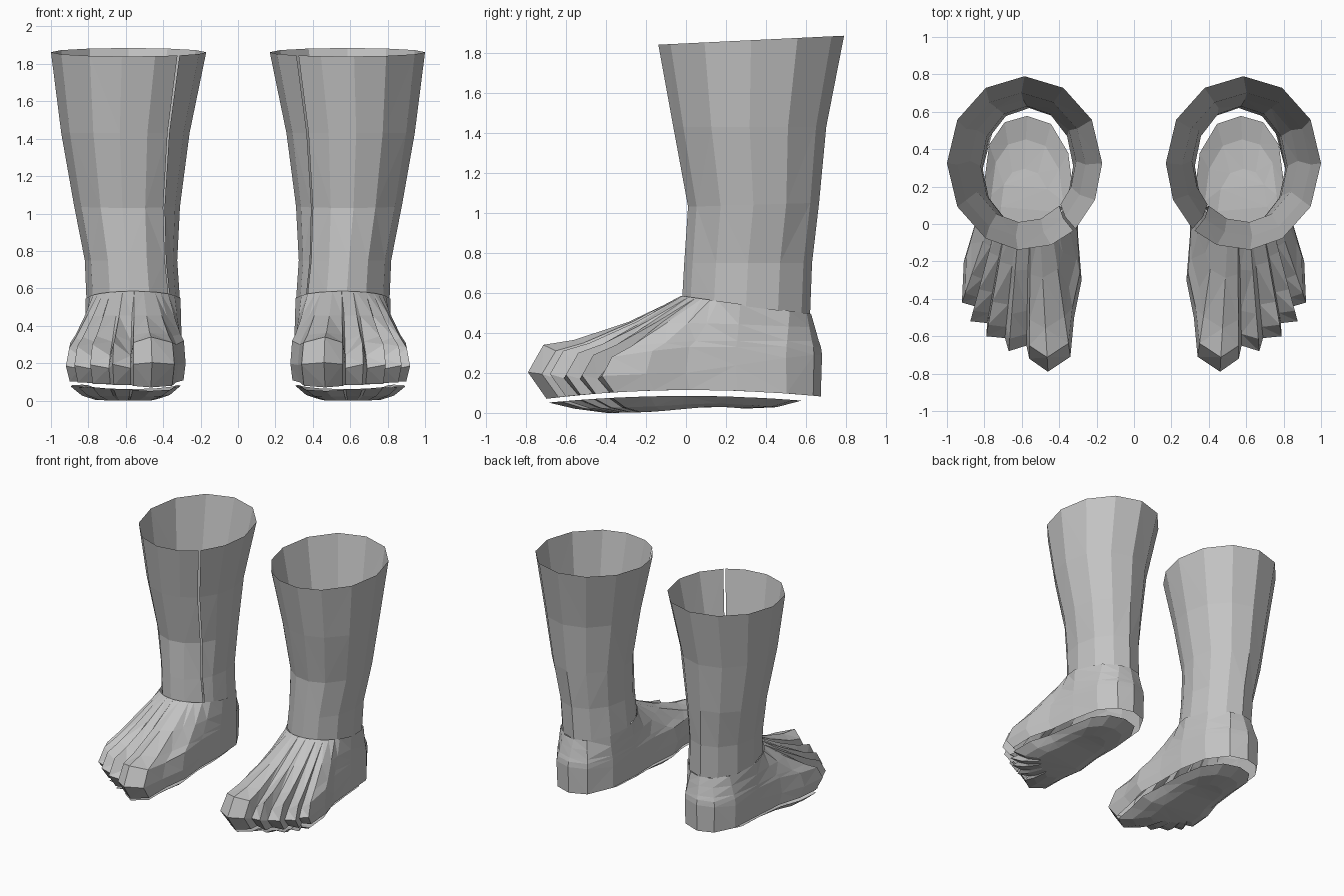
import bpy, bmesh, math

if "Cube" in bpy.data.objects:
    bpy.data.objects.remove(bpy.data.objects["Cube"])

grey = bpy.data.materials.new("plain_grey")
grey.diffuse_color = (0.55, 0.55, 0.55, 1)
grey.use_nodes = True
grey.node_tree.nodes["Principled BSDF"].inputs["Base Color"].default_value = grey.diffuse_color


def loft(name, rings, side, closed=True, cap=False):
    """Skin a stack of rings into a triangulated flat-shaded sheet."""
    bm = bmesh.new()
    rows = [[bm.verts.new((x * side, y, z)) for x, y, z in r] for r in rings]
    n = len(rows[0])
    for a, b in zip(rows, rows[1:]):
        for i in range(n if closed else n - 1):
            j = (i + 1) % n
            bm.faces.new((a[i], a[j], b[j], b[i]))
    if cap:
        bm.faces.new(rows[-1])
    bmesh.ops.recalc_face_normals(bm, faces=bm.faces)
    # open sheets: make the walls point away from the leg axis
    score = 0
    for f in bm.faces:
        c = f.calc_center_median()
        if cap:
            score -= f.normal.z * f.calc_area()
        else:
            score += (f.normal.x * (c.x - 0.58 * side) + f.normal.y * (c.y - 0.1)) * f.calc_area()
    if score < 0:
        bmesh.ops.reverse_faces(bm, faces=bm.faces)
    bmesh.ops.triangulate(bm, faces=bm.faces)
    me = bpy.data.meshes.new(name)
    bm.to_mesh(me)
    bm.free()
    me.materials.append(grey)
    ob = bpy.data.objects.new(name, me)
    bpy.context.collection.objects.link(ob)


def ellipse(a, cx, cy, rx, ry, z_front, z_back):
    s = math.sin(a)
    return (cx + rx * math.cos(a), cy + ry * s,
            z_front + (z_back - z_front) * (1 + s) / 2)


# Leg: rings of (slit angle, centre x, centre y, radius x, radius y, front z, back z)
LEG = [(230, .585, .325, .415, .465, 1.84, 1.885),
       (228, .602, .318, .343, .383, 1.43, 1.43),
       (226, .593, .337, .283, .328, 1.03, 1.05),
       (222, .572, .310, .247, .320, .75, .75),
       (220, .560, .300, .250, .320, .575, .49)]
COLUMNS = [250, 275, 300, 330, 360, 390, 420, 450, 480, 510, 540, 565]
ANKLE = (.56, .30, .256, .325, .585, .495)

leg_rings = []
for slit, *e in LEG:
    angles = [slit + 1] + COLUMNS + [slit + 359]
    leg_rings.append([ellipse(math.radians(a), *e) for a in angles])

# Foot: widest outline from heel, along the outer side, round the toes and back.
# The third value is how far the top drops there, making valleys between toes.
OUTLINE = [(.57, .68, 0), (.70, .64, 0), (.79, .50, 0), (.82, .25, 0),
           (.85, .0, 0), (.91, -.20, .02), (.92, -.42, .05), (.85, -.44, .10),
           (.875, -.52, .04), (.785, -.53, .10), (.79, -.60, .03), (.69, -.61, .09),
           (.67, -.68, .02), (.575, -.65, .09), (.56, -.72, .02), (.46, -.79, -.01),
           (.34, -.71, .02), (.32, -.50, .03), (.28, -.30, .01), (.30, -.05, 0),
           (.30, .20, 0), (.33, .45, 0), (.43, .63, 0)]
# (share of the way to the ankle, height, share of the valley drop)
PROFILE = [(.12, None, 0), (0, .20, .3), (.10, .33, 1), (.30, .36, .5), (.65, .455, 0), (1, None, 0)]

foot_rings = []
for level, (t, z, drop) in enumerate(PROFILE):
    ring = []
    for x, y, valley in OUTLINE:
        dy = y - .3
        a = math.atan2(dy * (.45 if dy < 0 else 1), x - .57)
        ax, ay, az = ellipse(a, *ANKLE)
        if level == 0:
            h = .115 - .035 * (y / .7) ** 2
        elif level == 5:
            h = az
        else:
            h = z - valley * drop
            if level == 1:
                h += .09 * max(0, min(1, y / .6))
            if level == 4:
                h -= (.585 - az) * .3
        ring.append((x + (ax - x) * t, y + (ay - y) * t, h))
    foot_rings.append(ring)

# Sole: shallow dish hanging just below the foot, raised under the arch
sole_rings = []
for s, low in ((1, 0), (.80, .5), (.55, 1)):
    ring = []
    for x, y, _ in OUTLINE:
        sx = .6 + (x - .6) * .92 * s
        sy = -.05 + (y + .05) * .86 * s
        rim = .085 - .03 * (sy / .65) ** 2
        base = .03 * math.exp(-((sy - .15) / .25) ** 2)
        ring.append((sx, sy, rim + (base - rim) * (low ** .6)))
    sole_rings.append(ring)

for side, label in ((1, "right"), (-1, "left")):
    loft(label + "_leg", leg_rings, side, closed=False)
    loft(label + "_foot", foot_rings, side)
    loft(label + "_sole", sole_rings, side, cap=True)
